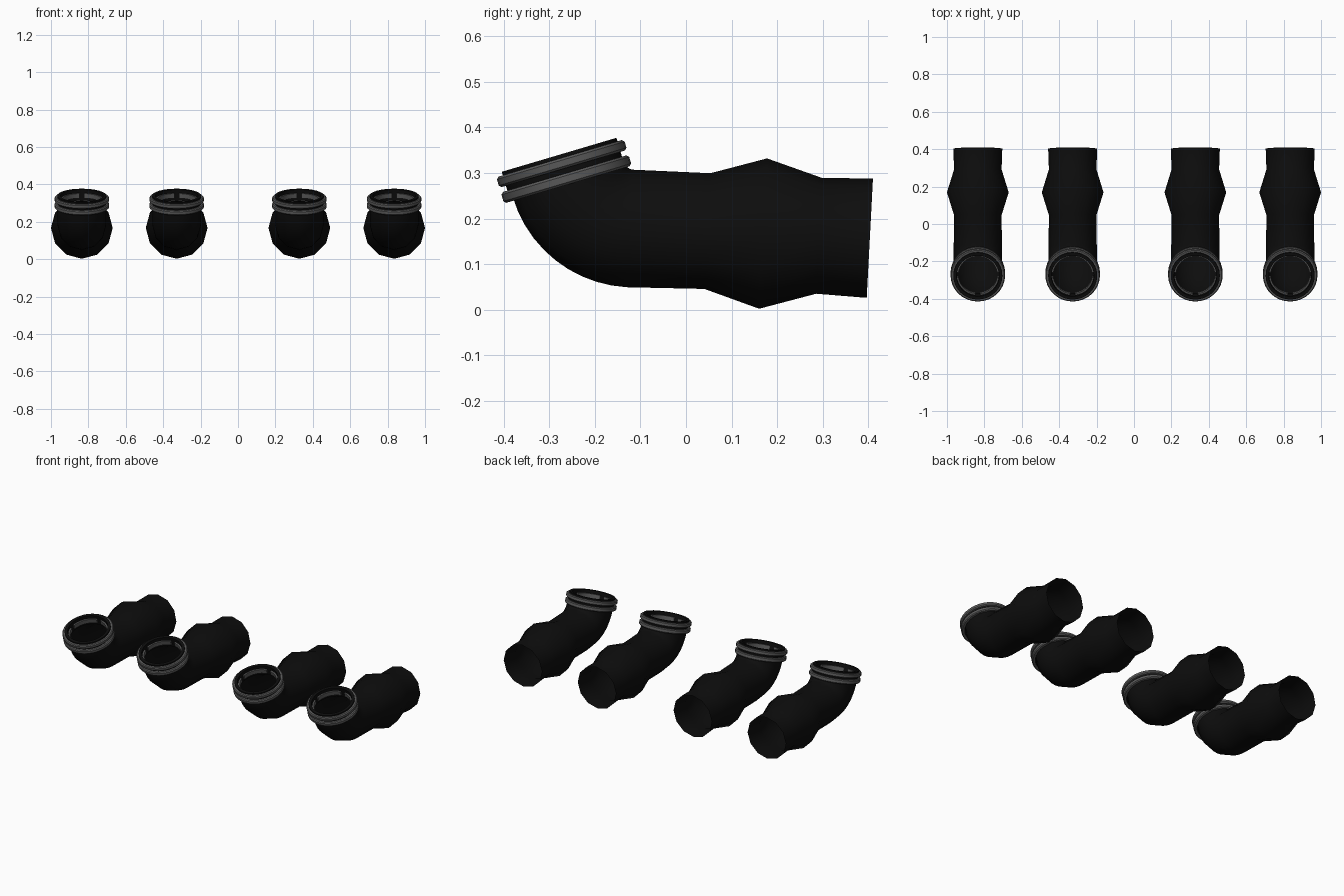
import bpy, bmesh
from math import sin, cos, pi, radians
from mathutils import Vector

if "Cube" in bpy.data.objects:
    bpy.data.objects.remove(bpy.data.objects["Cube"])

def material(name, v):
    m = bpy.data.materials.new(name)
    m.diffuse_color = (v, v, v, 1)
    m.use_nodes = True
    m.node_tree.nodes["Principled BSDF"].inputs["Base Color"].default_value = m.diffuse_color
    return m

black = material("black_paint", 0.004)
steel = material("grey_metal", 0.1)

def ring_points(c, tilt, r, n, a0=0.0, a1=2 * pi, closed=True):
    # circle across a path in the YZ plane; tilt turns its axis from -y towards +z
    u = Vector((0, sin(tilt), cos(tilt)))
    k = n if closed else n - 1
    return [c + r * (Vector((1, 0, 0)) * sin(a0 + (a1 - a0) * i / k) + u * cos(a0 + (a1 - a0) * i / k))
            for i in range(n)]

def skin(name, rows, mat, wrap_rows=False, closed=True, angle=30):
    bm = bmesh.new()
    vs = [[bm.verts.new(p) for p in row] for row in rows]
    n = len(vs[0])
    for j in range(len(vs) if wrap_rows else len(vs) - 1):
        a, b = vs[j], vs[(j + 1) % len(vs)]
        for i in range(n if closed else n - 1):
            k = (i + 1) % n
            bm.faces.new((a[i], a[k], b[k], b[i]))
    if not closed:
        bm.faces.new([r[0] for r in vs])
        bm.faces.new([r[-1] for r in vs])
    bmesh.ops.recalc_face_normals(bm, faces=bm.faces)
    me = bpy.data.meshes.new(name)
    bm.to_mesh(me)
    bm.free()
    me.materials.append(mat)
    ob = bpy.data.objects.new(name, me)
    bpy.context.collection.objects.link(ob)
    bpy.context.view_layer.objects.active = ob
    ob.select_set(True)
    bpy.ops.object.shade_smooth_by_angle(angle=radians(angle))
    ob.select_set(False)
    return ob

TILT = radians(73.5)
BASE = Vector((0, -0.262, 0.285))
AXIS = Vector((0, -cos(TILT), sin(TILT)))

def lathe(name, profile, mat, n=32, **kw):
    # revolve (radius, height) around the collar axis
    rows = [ring_points(BASE + AXIS * t, TILT, r, n, kw.get("a0", 0), kw.get("a1", 2 * pi),
                        kw.get("closed", True)) for r, t in profile]
    return skin(name, rows, mat, True, kw.get("closed", True))

def band_profile(t0, t1, r0=0.128, r1=0.146, b=0.005):
    return [(r0, t0), (r1 - b, t0), (r1, t0 + b), (r1, t1 - b), (r1 - b, t1), (r0, t1)]

parts = []

# Pipe body: straight length with a bulge, then a bent elbow
t3 = radians(3)
rows = [ring_points(Vector((0, y, z)), t3, r, 12) for y, z, r in
        [(0.403, 0.157, 0.131), (0.292, 0.162, 0.127), (0.169, 0.167, 0.165),
         (0.047, 0.1725, 0.127)]]
pivot = Vector((0, -0.115, 0.325))
for i in range(11):
    a = t3 + (TILT - t3) * i / 10
    c = pivot - 0.147 * Vector((0, sin(a), cos(a)))
    rows.append(ring_points(c, a, 0.129, 12))
rows.append(ring_points(BASE + AXIS * 0.012, TILT, 0.127, 12))
parts.append(skin("exhaust_pipe", rows, black, angle=35))

# Collar sleeve with two grey clamp bands
parts.append(lathe("collar_sleeve", [(0.131, -0.004), (0.131, 0.057), (0.114, 0.057), (0.114, -0.004)], black))
parts.append(lathe("lower_clamp_band", band_profile(-0.011, 0.014), steel))
parts.append(lathe("upper_clamp_band", band_profile(0.025, 0.049), steel))

# Split ring inside the mouth
for k in range(4):
    parts.append(lathe("inner_ring_segment", [(0.104, 0.012), (0.104, 0.038), (0.113, 0.038), (0.113, 0.012)],
                       steel, n=9, closed=False,
                       a0=k * pi / 2 + 0.12, a1=(k + 1) * pi / 2 - 0.12))

# Repeat the assembly for the four pipes
xs = [-0.835, -0.328, 0.328, 0.835]
for ob in parts:
    for x in xs[1:]:
        cp = ob.copy()
        cp.location.x = x
        bpy.context.collection.objects.link(cp)
    ob.location.x = xs[0]
